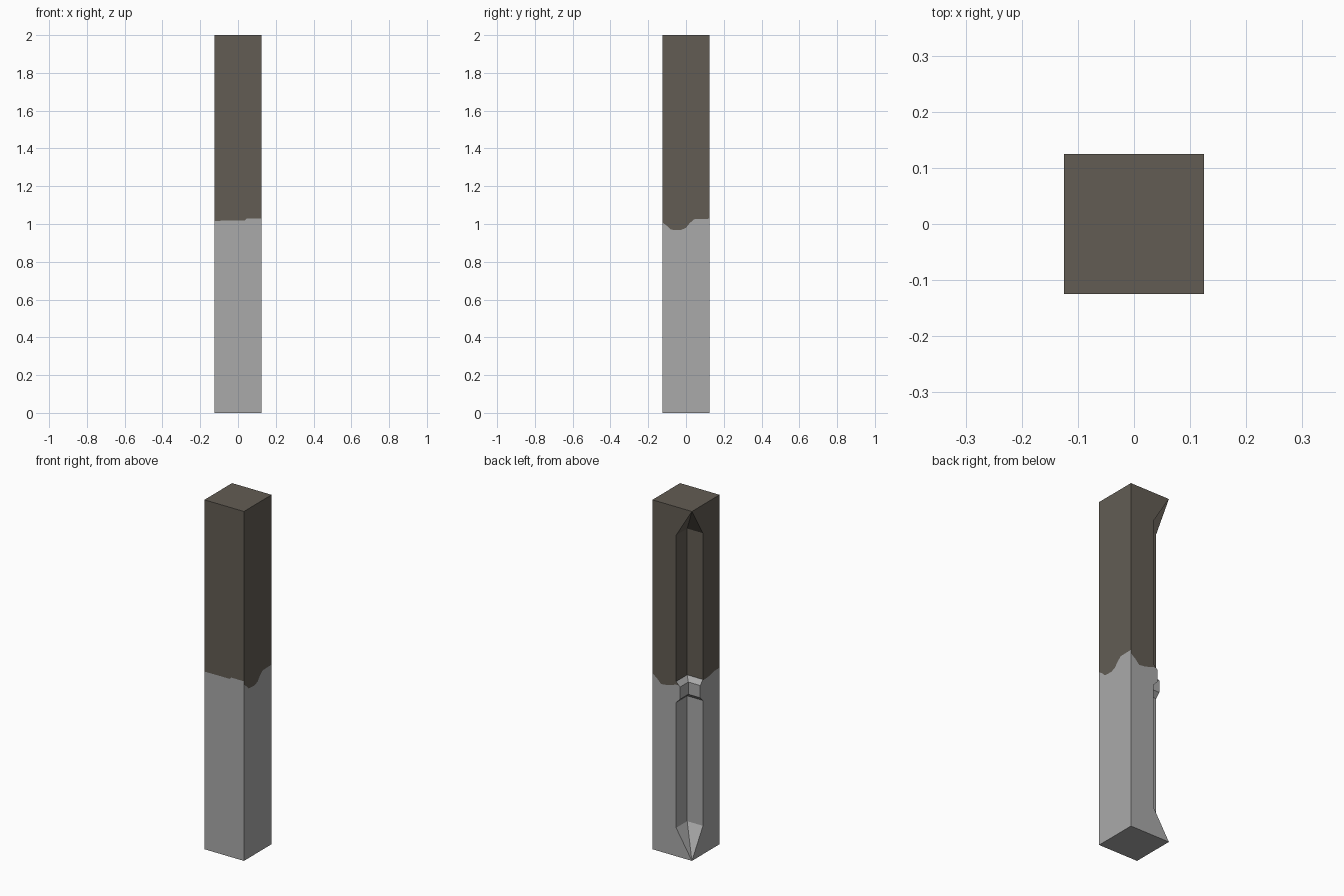
import bpy, bmesh
from mathutils import Vector

if "Cube" in bpy.data.objects:
    bpy.data.objects.remove(bpy.data.objects["Cube"])

H = 0.125  # half width of the post


def material(name, rgb):
    m = bpy.data.materials.new(name)
    m.diffuse_color = (*rgb, 1)
    m.use_nodes = True
    m.node_tree.nodes["Principled BSDF"].inputs["Base Color"].default_value = m.diffuse_color
    return m


def interp(line, t):
    for (a, za), (b, zb) in zip(line, line[1:]):
        if t <= b:
            return za + (zb - za) * (t - a) / (b - a)
    return line[-1][1]


# Post: square section with a notch cut into the back left corner, (z, notch depth)
levels = [(0, 0), (0.1625, 0.1), (0.88, 0.1), (0.905, 0.075),
          (0.975, 0.075), (1.0, 0.1), (1.8375, 0.1), (2, 0)]
bm = bmesh.new()
rings = []
for z, d in levels:
    outline = [(-H, -H), (H, -H), (H, H), (-H + d, H), (-H + d, H - d), (-H, H - d)]
    rings.append([bm.verts.new((x, y, z)) for x, y in outline])
for low, high in zip(rings, rings[1:]):
    for i in range(6):
        j = (i + 1) % 6
        bm.faces.new((low[i], low[j], high[j], high[i]))
bm.faces.new(rings[0][::-1])
bm.faces.new(rings[-1])
bmesh.ops.remove_doubles(bm, verts=bm.verts, dist=1e-5)

# Ragged line between the two colours: (wall axis, side, points along the wall)
walls = [
    (1, -1, [(-H, 1.017), (0.035, 1.018), (0.045, 1.028), (H, 1.028)]),
    (0, 1, [(-H, 1.008), (-0.1, 0.99), (-0.08, 0.97), (-0.03, 0.967), (0, 0.98),
            (0.02, 1.005), (0.045, 1.026), (H, 1.028)]),
    (1, 1, [(-H, 0.985), (-0.025, 0.982), (0.03, 0.965), (0.07, 0.96), (0.095, 0.985), (H, 1.008)]),
    (0, -1, [(-H, 1.01), (-0.08, 1.01), (-0.03, 0.998), (0.025, 0.995), (H, 0.995)]),
]


def wall_faces(axis, side, lo=-1, hi=1):
    bm.normal_update()
    return [f for f in bm.faces if f.normal[axis] * side > 0.999
            and abs(f.verts[0].co[axis] - side * H) < 1e-4
            and lo < f.calc_center_median()[1 - axis] < hi]


def cut(faces, point, normal):
    geom = set(faces)
    for f in faces:
        geom.update(f.edges)
        geom.update(f.verts)
    bmesh.ops.bisect_plane(bm, geom=list(geom), dist=1e-5, plane_co=point, plane_no=normal)


for axis, side, line in walls:
    across = Vector((0, 0, 0))
    across[1 - axis] = 1
    for t, z in line[1:-1]:
        cut(wall_faces(axis, side), across * t, across)
    for (a, za), (b, zb) in zip(line, line[1:]):
        slope = (zb - za) / (b - a)
        cut(wall_faces(axis, side, a, b), across * a + Vector((0, 0, za)),
            (Vector((0, 0, 1)) - across * slope).normalized())

# Colours: dark above the line, grey below, notch changes at the top of its block
for f in bm.faces:
    f.material_index = int(f.calc_center_median().z > 1.0)
for axis, side, line in walls:
    for f in wall_faces(axis, side):
        c = f.calc_center_median()
        f.material_index = int(c.z > interp(line, c[1 - axis]))

mesh = bpy.data.meshes.new("corner_post")
bm.to_mesh(mesh)
bm.free()
mesh.materials.append(material("light grey", (0.40, 0.40, 0.40)))
mesh.materials.append(material("dark brown grey", (0.123, 0.108, 0.088)))
post = bpy.data.objects.new("corner_post", mesh)
bpy.context.collection.objects.link(post)
